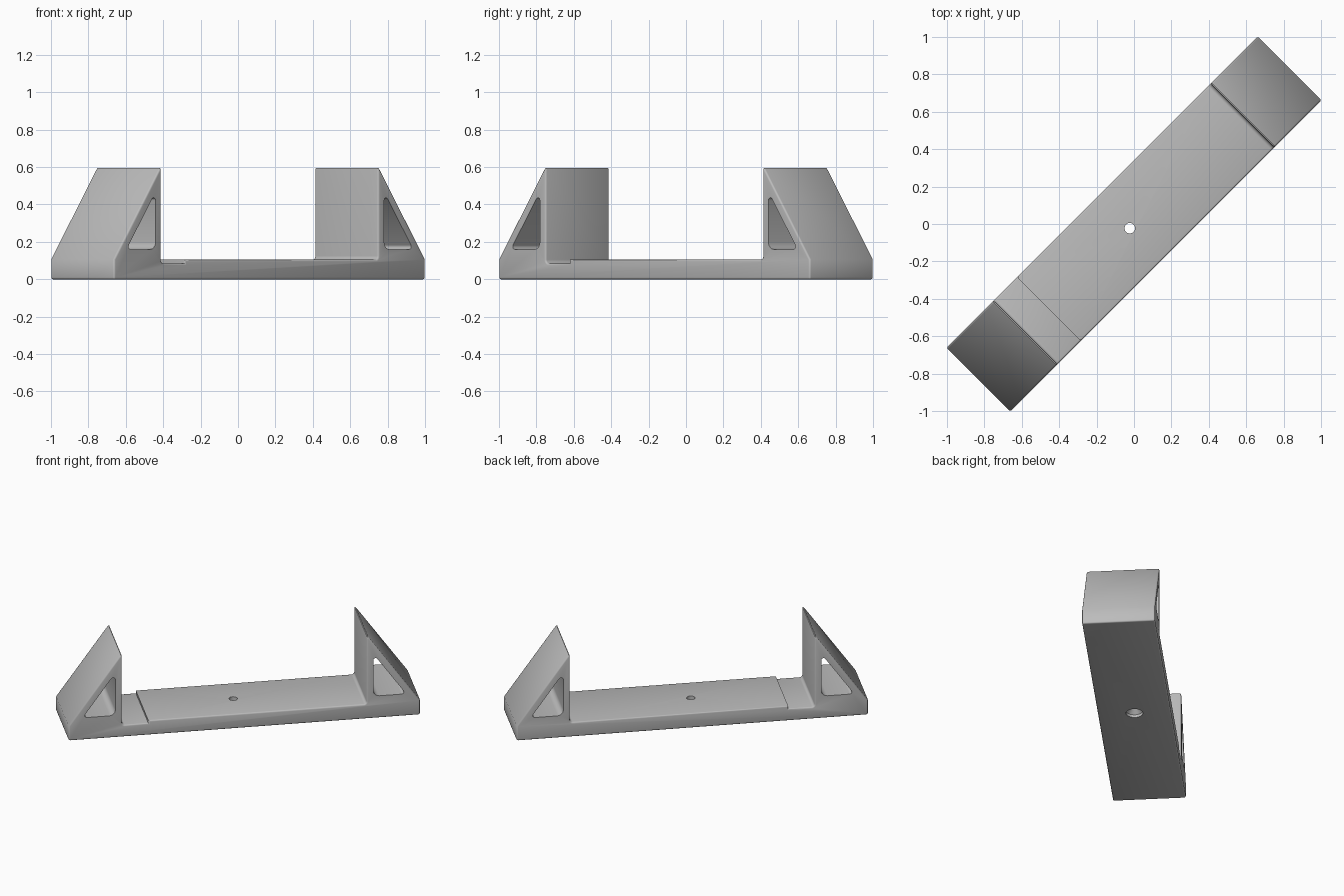
import bpy, bmesh, math
from mathutils import Vector

if "Cube" in bpy.data.objects:
    bpy.data.objects.remove(bpy.data.objects["Cube"])

HALF_L, HALF_W = 1.177, 0.241       # overall half length and half width
WALL, FLOOR, RECESS = 0.82, 0.105, 0.085
ANGLE = math.radians(45)            # bracket lies diagonally

grey = bpy.data.materials.new("plain grey")
grey.diffuse_color = (0.5, 0.5, 0.5, 1)
grey.use_nodes = True
grey.node_tree.nodes["Principled BSDF"].inputs["Base Color"].default_value = grey.diffuse_color


def rounded(points, steps=5):
    """Closed outline from (u, z, radius) corners."""
    out = []
    n = len(points)
    for i, (u, z, r) in enumerate(points):
        p = Vector((u, z))
        if r == 0:
            out.append(p)
            continue
        a = (Vector(points[i - 1][:2]) - p).normalized()
        b = (Vector(points[(i + 1) % n][:2]) - p).normalized()
        half = a.angle(b) / 2
        c = p + (a + b).normalized() * (r / math.sin(half))
        s = p + a * (r / math.tan(half)) - c
        e = p + b * (r / math.tan(half)) - c
        turn = math.pi - 2 * half
        for k in range(steps + 1):
            t = k / steps
            d = (s * math.sin((1 - t) * turn) + e * math.sin(t * turn)) / math.sin(turn)
            out.append(c + d)
    return out


def extrude(name, outline, half, bevel=0):
    """Extrude a (u, z) outline across the width."""
    bm = bmesh.new()
    near = [bm.verts.new((p.x, -half, p.y)) for p in outline]
    far = [bm.verts.new((p.x, half, p.y)) for p in outline]
    caps = [bm.faces.new(near), bm.faces.new(far[::-1])]
    n = len(outline)
    for i in range(n):
        j = (i + 1) % n
        bm.faces.new((near[j], near[i], far[i], far[j]))
    bmesh.ops.recalc_face_normals(bm, faces=bm.faces[:])
    if bevel:
        edges = {e for f in caps for e in f.edges}
        for a, b in zip(near, far):
            if a.co.z > 0.6 or (a.co.z < 0.001 and abs(a.co.x) > 1.1):
                edges.add(bm.edges.get((a, b)))
        bmesh.ops.bevel(bm, geom=list(edges), offset=bevel, offset_type='WIDTH',
                        segments=3, profile=0.5, affect='EDGES', clamp_overlap=False)
    return finish(name, bm)


def lathe(name, rings, u, sides=32):
    """Solid of revolution about a vertical axis from (radius, z) rings."""
    bm = bmesh.new()
    loops = [[bm.verts.new((u + r * math.cos(math.tau * k / sides),
                            r * math.sin(math.tau * k / sides), z))
              for k in range(sides)] for r, z in rings]
    for lo, hi in zip(loops, loops[1:]):
        for k in range(sides):
            m = (k + 1) % sides
            bm.faces.new((lo[k], lo[m], hi[m], hi[k]))
    bm.faces.new(loops[0][::-1])
    bm.faces.new(loops[-1])
    bmesh.ops.recalc_face_normals(bm, faces=bm.faces[:])
    return finish(name, bm)


def finish(name, bm):
    mesh = bpy.data.meshes.new(name)
    bm.to_mesh(mesh)
    bm.free()
    mesh.materials.append(grey)
    ob = bpy.data.objects.new(name, mesh)
    ob.rotation_euler.z = ANGLE
    bpy.context.collection.objects.link(ob)
    return ob


# Bracket body: floor, shallow recess and two leaning end supports
body = extrude("bracket", rounded([
    (-HALF_L, 0, 0), (HALF_L, 0, 0), (HALF_L, 0.107, 0),
    (WALL, 0.608, 0), (WALL, FLOOR, 0.02),
    (-0.643, FLOOR, 0), (-0.643, RECESS, 0), (-WALL, RECESS, 0.02),
    (-WALL, 0.608, 0), (-HALF_L, 0.107, 0)]), HALF_W, 0.014)

# Rounded triangular windows through both supports
cutters = []
for side in (1, -1):
    tri = [(side * 0.864, 0.16, 0.04), (side * 1.083, 0.16, 0.015),
           (side * 0.864, 0.468, 0.015)]
    cutters.append(extrude("window_cutter", rounded(tri), 0.5))

# Countersunk screw hole
cutters.append(lathe("screw_hole_cutter",
                     [(0.056, -0.05), (0.056, 0.02), (0.028, 0.05), (0.028, 0.2)], -0.032))

bpy.context.view_layer.objects.active = body
body.select_set(True)
for c in cutters:
    c.hide_render = True
    mod = body.modifiers.new("cut", 'BOOLEAN')
    mod.operation = 'DIFFERENCE'
    mod.solver = 'EXACT'
    mod.object = c
    bpy.context.view_layer.update()
    bpy.ops.object.modifier_apply(modifier=mod.name)
for c in cutters:
    bpy.data.objects.remove(c)

bpy.ops.object.shade_smooth_by_angle(angle=math.radians(35))
